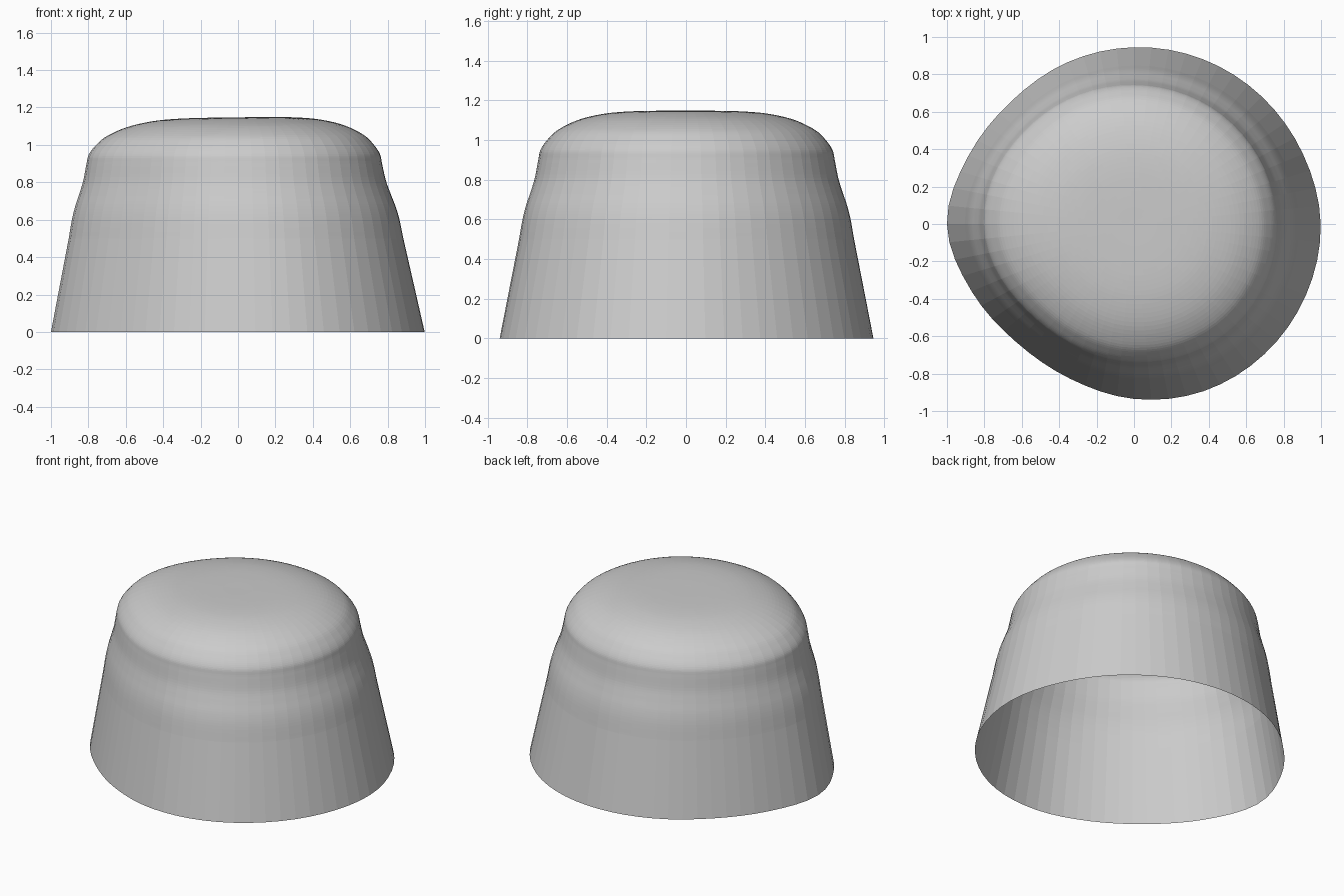
import bpy, bmesh
from math import sin, cos, pi

if "Cube" in bpy.data.objects:
    bpy.data.objects.remove(bpy.data.objects["Cube"])

SEGMENTS = 64
STEPS = 5

# Radii measured around the compass, counter-clockwise from +x
BASE = [.998, .978, .965, .955, .945, .935, .928, .957,
        1.0, .94, .892, .895, .935, .968, .985, .995]
NECK = [.77, .757, .75, .77, .81, .735, .745, .772]

# Profile knots: height, blend from base outline to neck outline, dome scale
PROFILE = [(.50, .50, 1), (.60, .59, 1), (.67, .68, 1), (.74, .80, 1),
           (.81, .91, 1), (.90, 1, 1), (.95, 1, .985), (1.0, 1, .94),
           (1.05, 1, .87), (1.10, 1, .735), (1.13, 1, .575),
           (1.143, 1, .41), (1.147, 1, .2), (1.147, 1, .03)]


def catmull(a, b, c, d, t):
    return .5 * (2 * b + (c - a) * t + (2 * a - 5 * b + 4 * c - d) * t * t
                 + (3 * b - a - 3 * c + d) * t ** 3)


def radius(outline, angle):
    n = len(outline)
    f = angle / (2 * pi) * n
    i = int(f)
    return catmull(*(outline[(i + k) % n] for k in (-1, 0, 1, 2)), f - i)


def smooth_profile(knots):
    last = len(knots) - 1
    for i in range(last):
        pts = [knots[min(max(i + k, 0), last)] for k in (-1, 0, 1, 2)]
        for s in range(STEPS):
            yield [catmull(*axis, s / STEPS) for axis in zip(*pts)]
    yield knots[-1]


# Open-bottomed crown: straight wall, soft waist and rounded top
bm = bmesh.new()
rings = []
for z, blend, scale in [(0, 0, 1)] + list(smooth_profile(PROFILE)):
    ring = []
    for j in range(SEGMENTS):
        a = 2 * pi * j / SEGMENTS
        r = scale * (radius(BASE, a) * (1 - blend) + radius(NECK, a) * blend)
        tilt = .012 * r * cos(a) * max(0, (z - .9) / .25)
        ring.append(bm.verts.new((r * cos(a), r * sin(a), z + tilt)))
    rings.append(ring)
for low, high in zip(rings, rings[1:]):
    for j in range(SEGMENTS):
        k = (j + 1) % SEGMENTS
        bm.faces.new((low[j], low[k], high[k], high[j]))
bm.faces.new(rings[-1])

mesh = bpy.data.meshes.new("crown_shell")
bm.to_mesh(mesh)
bm.free()
shell = bpy.data.objects.new("crown_shell", mesh)
bpy.context.collection.objects.link(shell)
